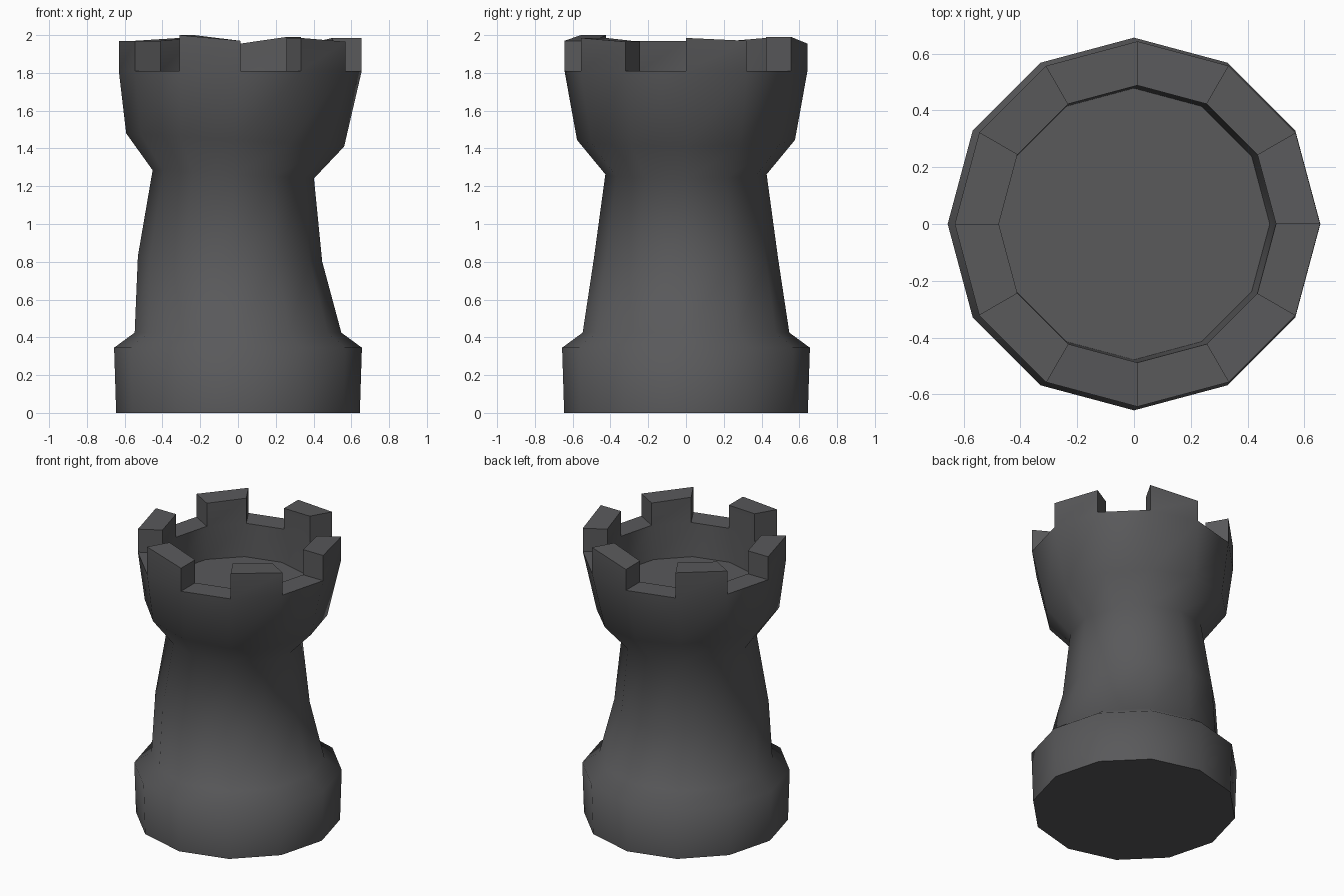
import bpy, bmesh, math

if "Cube" in bpy.data.objects:
    bpy.data.objects.remove(bpy.data.objects["Cube"])

N = 12
stone = bpy.data.materials.new("dark_grey")
stone.diffuse_color = (0.1, 0.1, 0.104, 1)
stone.use_nodes = True
stone.node_tree.nodes["Principled BSDF"].inputs["Base Color"].default_value = stone.diffuse_color

# rings from the bottom up: centre x, radius, z, lean (z change towards +x)
PROFILE = [
    (0, 0.645, 0, 0),
    (0, 0.656, 0.345, 0),
    (0, 0.547, 0.425, 0),
    (-0.042, 0.488, 0.815, -0.015),
    (-0.025, 0.427, 1.263, -0.022),
    (-0.015, 0.577, 1.445, -0.035),
    (0.012, 0.643, 1.81, 0),
]
# battlement heights: segment -> (z at first corner, z at second corner)
MERLONS = {0: (1.985, 1.97), 2: (1.99, 1.955), 4: (1.985, 1.97),
           6: (1.97, 1.97), 8: (2.0, 1.97), 10: (1.985, 1.965)}

bm = bmesh.new()


def ring(cx, r, z, lean=0):
    angles = [2 * math.pi * i / N for i in range(N)]
    return [bm.verts.new((cx + r * math.cos(a), r * math.sin(a), z + lean * math.cos(a)))
            for a in angles]


def bridge(a, b):
    for i in range(N):
        j = (i + 1) % N
        bm.faces.new((a[i], a[j], b[j], b[i]))


# outer wall
rings = [ring(*p) for p in PROFILE]
bm.faces.new(rings[0][::-1])
for a, b in zip(rings, rings[1:]):
    bridge(a, b)

# hollow top: inner wall and floor
outer = rings[-1]
inner = ring(0.012, 0.488, 1.81)
floor = ring(0, 0.478, 1.58)
bridge(inner, floor)
bm.faces.new(floor)

# rim with alternating battlements
for i in range(N):
    j = (i + 1) % N
    base = [outer[i], outer[j], inner[j], inner[i]]
    if i in MERLONS:
        z0, z1 = MERLONS[i]
        top = [bm.verts.new((v.co.x, v.co.y, z)) for v, z in zip(base, (z0, z1, z1, z0))]
        for k in range(4):
            m = (k + 1) % 4
            bm.faces.new((base[k], base[m], top[m], top[k]))
        base = top
    bm.faces.new(base)

bmesh.ops.recalc_face_normals(bm, faces=bm.faces)
mesh = bpy.data.meshes.new("rook_tower")
bm.to_mesh(mesh)
bm.free()
mesh.materials.append(stone)
obj = bpy.data.objects.new("rook_tower", mesh)
bpy.context.collection.objects.link(obj)
bpy.context.view_layer.objects.active = obj
obj.select_set(True)
bpy.ops.object.shade_smooth_by_angle(angle=math.radians(62))
